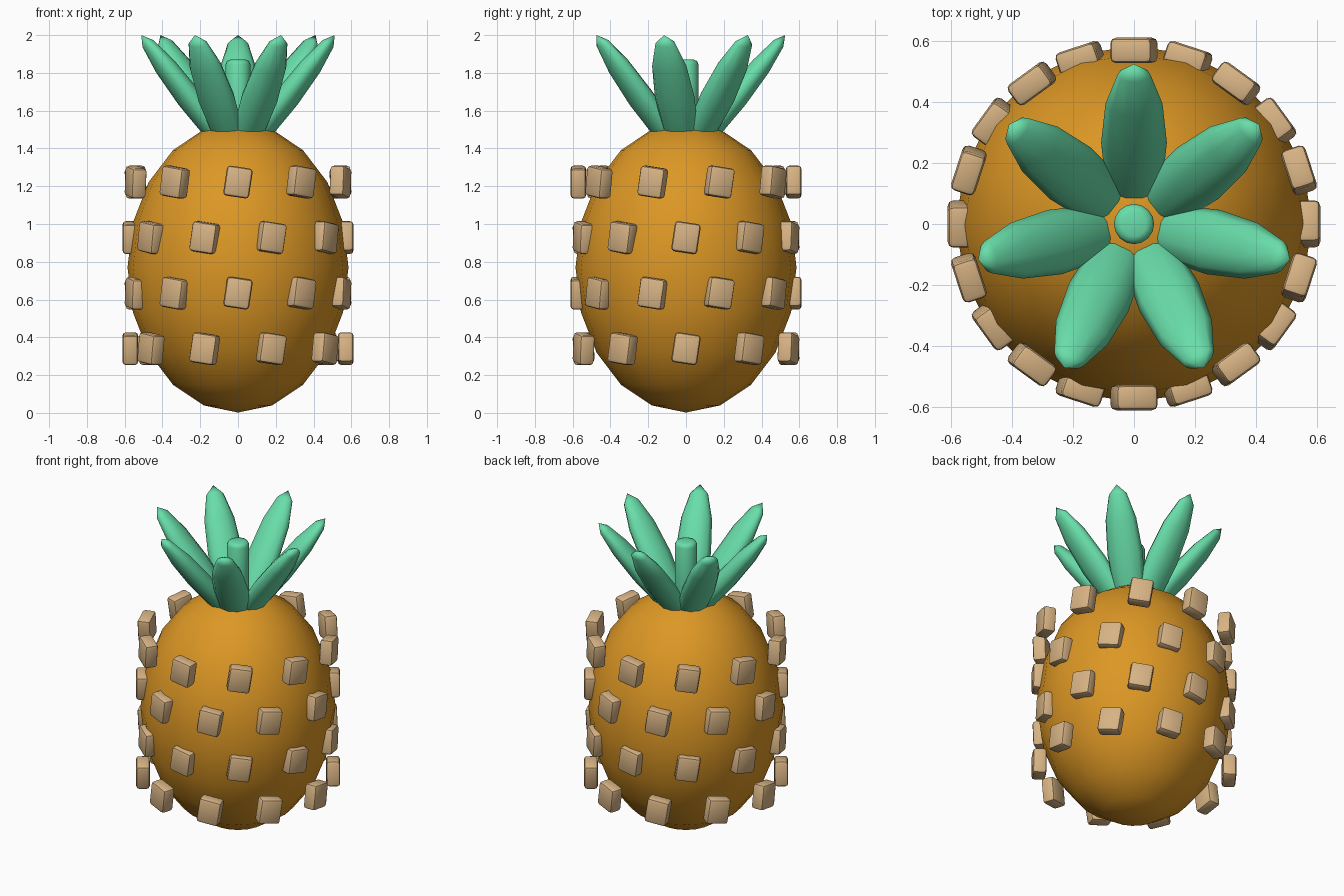
import bpy, math
from mathutils import Matrix, Vector

if "Cube" in bpy.data.objects:
    bpy.data.objects.remove(bpy.data.objects["Cube"])


def material(name, rgb):
    m = bpy.data.materials.new(name)
    m.diffuse_color = (*rgb, 1)
    m.use_nodes = True
    m.node_tree.nodes["Principled BSDF"].inputs["Base Color"].default_value = m.diffuse_color
    return m


ORANGE = material("golden_orange", (0.72, 0.31, 0.018))
TAN = material("tan", (0.68, 0.45, 0.23))
GREEN = material("leaf_green", (0.14, 0.73, 0.40))


def finish(name, mat, angle=60):
    ob = bpy.context.object
    ob.name = name
    ob.data.materials.append(mat)
    bpy.ops.object.shade_smooth_by_angle(angle=math.radians(angle))
    return ob


def bevel(ob, width, segments):
    b = ob.modifiers.new("bevel", 'BEVEL')
    b.width, b.segments = width, segments
    b.limit_method = 'ANGLE'
    bpy.ops.object.modifier_apply(modifier=b.name)


# Fruit body
bpy.ops.mesh.primitive_uv_sphere_add(segments=20, ring_count=10, radius=1, location=(0, 0, 0.77))
bpy.context.object.scale = (0.585, 0.585, 0.768)
bpy.ops.object.transform_apply(location=False, rotation=False, scale=True)
finish("fruit_body", ORANGE)

# Four staggered rows of ten tilted studs
for row in range(4):
    for i in range(10):
        a = math.radians(36 * i + (18 if row % 2 == 0 else 0))
        bpy.ops.mesh.primitive_cube_add(size=1)
        ob = bpy.context.object
        ob.scale = (0.138, 0.083, 0.16)
        bpy.ops.object.transform_apply(location=False, rotation=False, scale=True)
        bevel(ob, 0.018, 2)
        ob.rotation_euler = (0, 0.15, a)
        ob.location = (0.57 * math.sin(a), -0.57 * math.cos(a), 0.34 + 0.294 * row)
        finish(f"rind_stud_{row}_{i}", TAN, 40)

# Crown of seven leaves leaning outward
TILT, HALF = math.radians(38), 0.42
for i in range(7):
    bpy.ops.mesh.primitive_uv_sphere_add(segments=10, ring_count=6, radius=1)
    ob = bpy.context.object
    centre = Vector((0.525 - HALF * math.sin(TILT), 0, 2.0 - HALF * math.cos(TILT)))
    turn = Matrix.Rotation(math.pi / 2 + i * math.tau / 7, 4, 'Z')
    lean = Matrix.Translation(centre) @ Matrix.Rotation(TILT, 4, 'Y')
    ob.data.transform(turn @ lean @ Matrix.Diagonal((0.065, 0.108, HALF, 1)))
    finish(f"crown_leaf_{i}", GREEN)

# Central stem
bpy.ops.mesh.primitive_cylinder_add(vertices=16, radius=0.066, depth=0.47, location=(0, 0, 1.635))
bevel(bpy.context.object, 0.025, 2)
finish("crown_stem", GREEN, 50)
